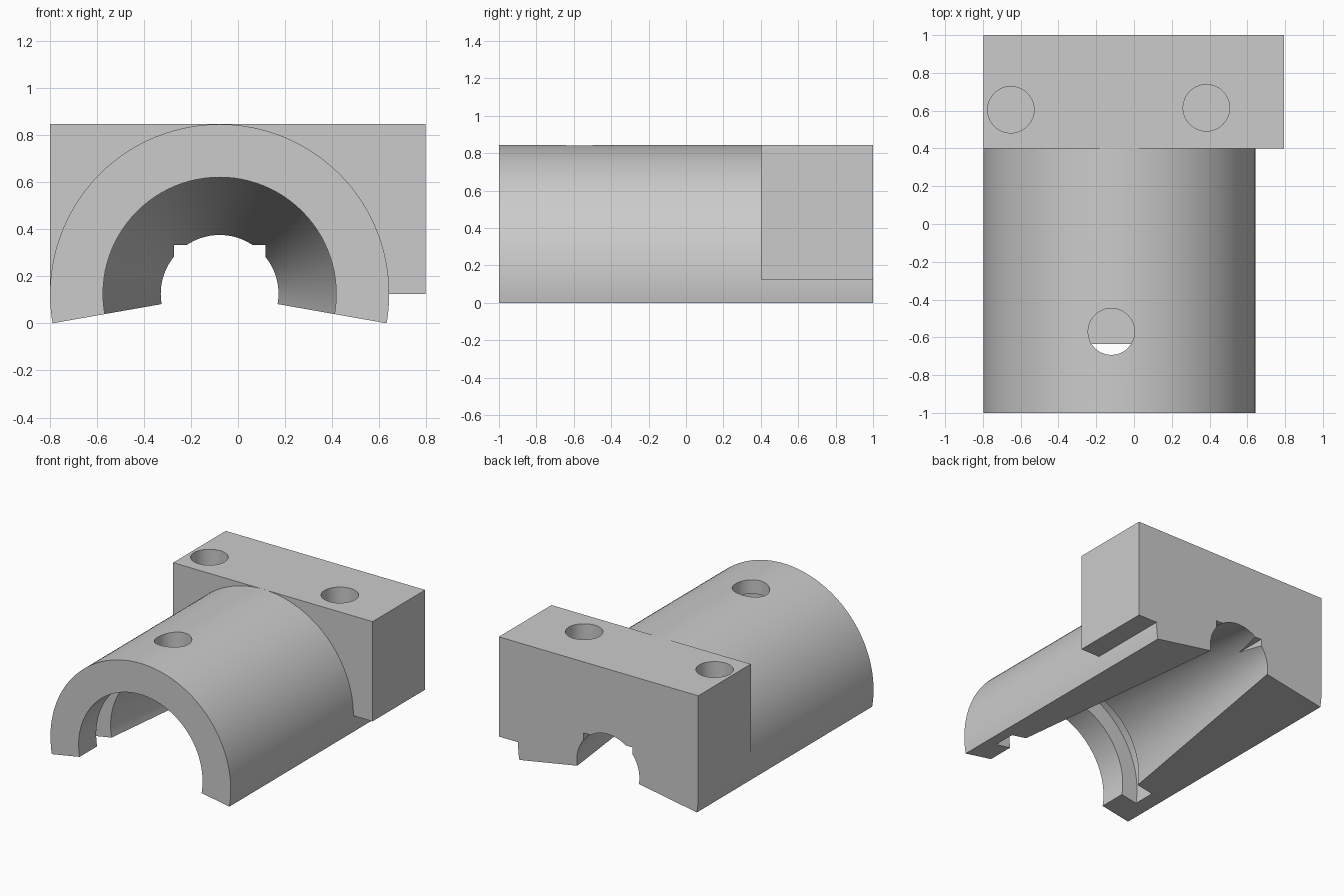
import bpy, bmesh, math

if "Cube" in bpy.data.objects:
    bpy.data.objects.remove(bpy.data.objects["Cube"])

AX, AZ, R = -0.078, 0.125, 0.72      # bore axis and outer radius
SEG = 96

grey = bpy.data.materials.new("plain grey")
grey.diffuse_color = (0.6, 0.6, 0.6, 1)
grey.use_nodes = True
grey.node_tree.nodes["Principled BSDF"].inputs["Base Color"].default_value = grey.diffuse_color


def make_object(name, bm):
    bmesh.ops.recalc_face_normals(bm, faces=bm.faces)
    me = bpy.data.meshes.new(name)
    bm.to_mesh(me)
    bm.free()
    me.materials.append(grey)
    ob = bpy.data.objects.new(name, me)
    bpy.context.collection.objects.link(ob)
    return ob


def prism(name, outline, y0, y1):
    """Extrude an (x, z) outline along y."""
    bm = bmesh.new()
    face = bm.faces.new([bm.verts.new((x, y0, z)) for x, z in outline])
    ext = bmesh.ops.extrude_face_region(bm, geom=[face])
    verts = [v for v in ext["geom"] if isinstance(v, bmesh.types.BMVert)]
    bmesh.ops.translate(bm, verts=verts, vec=(0, y1 - y0, 0))
    return make_object(name, bm)


def lathe(name, profile):
    """Closed solid of rings (radius, y) around the bore axis."""
    bm = bmesh.new()
    rings = [[bm.verts.new((AX + r * math.cos(2 * math.pi * i / SEG), y,
                            AZ + r * math.sin(2 * math.pi * i / SEG)))
              for i in range(SEG)] for r, y in profile]
    for a, b in zip(rings, rings[1:]):
        for i in range(SEG):
            j = (i + 1) % SEG
            bm.faces.new((a[i], a[j], b[j], b[i]))
    bm.faces.new(rings[0])
    bm.faces.new(rings[-1])
    return make_object(name, bm)


def drill(name, x, y, r, z0):
    bm = bmesh.new()
    bmesh.ops.create_cone(bm, cap_ends=True, segments=48, radius1=r, radius2=r, depth=1)
    bmesh.ops.translate(bm, verts=bm.verts, vec=(x, y, z0 + 0.5))
    return make_object(name, bm)


def combine(target, tool, operation):
    mod = target.modifiers.new(tool.name, 'BOOLEAN')
    mod.operation, mod.object, mod.solver = operation, tool, 'EXACT'
    bpy.context.view_layer.objects.active = target
    bpy.ops.object.modifier_apply(modifier=mod.name)
    bpy.data.objects.remove(tool)


def arc(a0, a1, n):
    return [(AX + R * math.cos(math.radians(a0 + (a1 - a0) * i / n)),
             AZ + R * math.sin(math.radians(a0 + (a1 - a0) * i / n))) for i in range(n + 1)]


# Half-round sleeve: a 200 degree sector
housing = prism("bearing_housing", arc(-10, 190, 80) + [(AX, AZ)], -1, 0.4)

# Rear mounting block, with the sleeve's lower edges running on beneath it
left, right, top = AX - R, 0.795, AZ + R
block_outline = ([(left, top), (right, top), (right, AZ)] + arc(0, -10, 4)
                 + [(AX, AZ)] + arc(190, 180, 4))
combine(housing, prism("mounting_block", block_outline, 0.4, 1), 'UNION')

# Bore: front lip, ring groove and a long taper to the rear
slope = (0.25 - 0.495) / 1.635
combine(housing, lathe("bore", [(0.495, -1.1), (0.495, -0.8), (0.62, -0.8), (0.62, -0.635),
                                (0.495, -0.635), (0.25 + 0.1 * slope, 1.1)]), 'DIFFERENCE')

# Square-cornered notch at the narrow end
combine(housing, prism("notch", [(-0.272, 0.1), (0.117, 0.1), (0.117, 0.332), (-0.272, 0.332)],
                       0.4, 1.1), 'DIFFERENCE')

# Blind bolt holes in the block and the pin hole into the groove
for name, x, y, z0 in (("left_bolt_hole", -0.652, 0.605, 0.42),
                       ("right_bolt_hole", 0.383, 0.615, 0.42),
                       ("pin_hole", -0.12, -0.57, 0.66)):
    combine(housing, drill(name, x, y, 0.123, z0), 'DIFFERENCE')

# Smooth curved walls, crisp edges
bpy.ops.object.select_all(action='DESELECT')
housing.select_set(True)
bpy.context.view_layer.objects.active = housing
bpy.ops.object.shade_smooth_by_angle(angle=math.radians(25))
